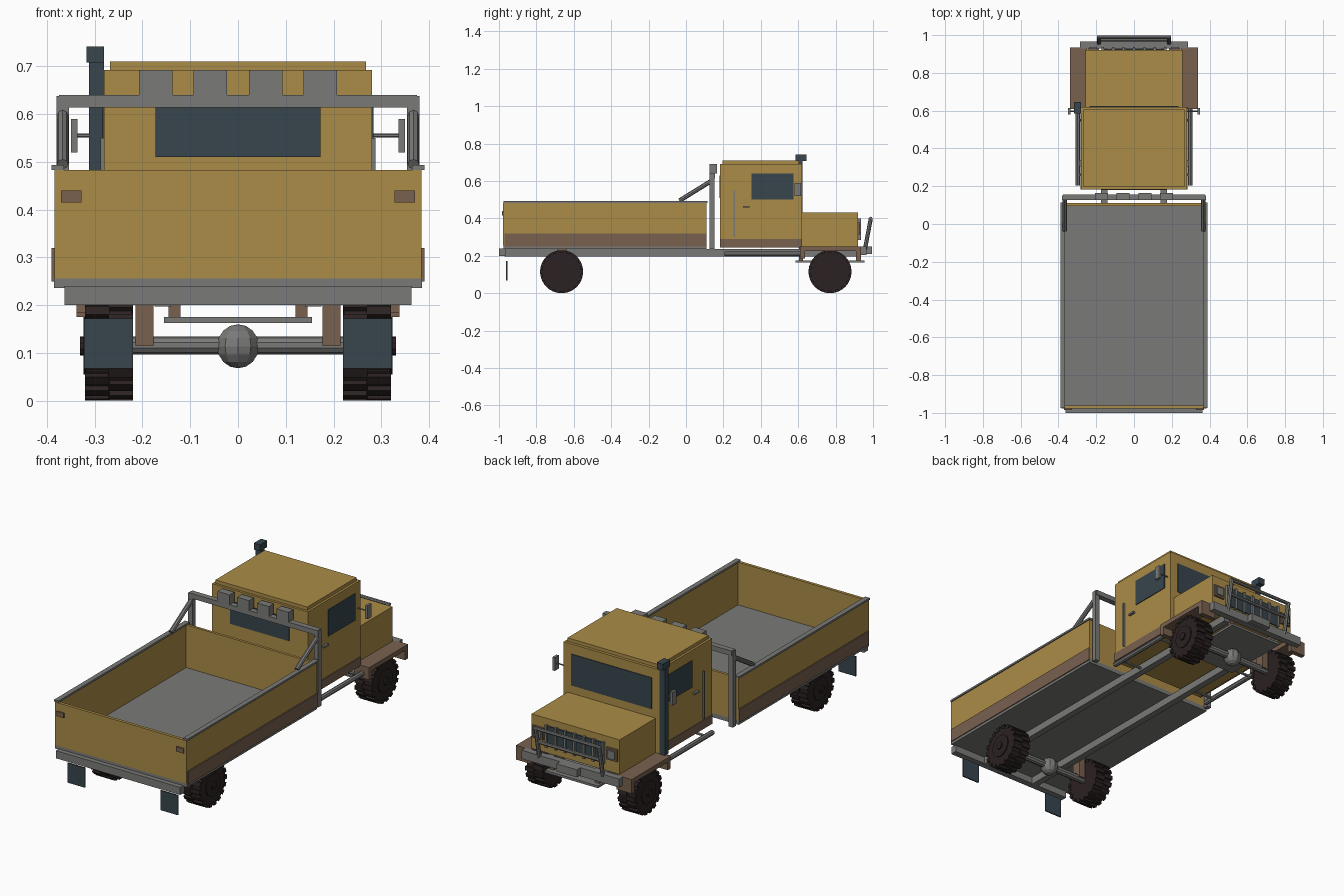
import bpy, bmesh, math
from mathutils import Vector, Matrix


def mat(name, rgb):
    m = bpy.data.materials.new(name)
    m.diffuse_color = (*rgb, 1)
    return m


MUSTARD = mat("mustard", (0.41, 0.262, 0.064))
GREY = mat("steel_grey", (0.195, 0.195, 0.19))
BROWN = mat("brown", (0.19, 0.12, 0.078))
SLATE = mat("slate_glass", (0.038, 0.06, 0.075))
DARK = mat("dark_rubber", (0.025, 0.016, 0.016))


def finish(name, bm, m):
    bmesh.ops.recalc_face_normals(bm, faces=bm.faces[:])
    me = bpy.data.meshes.new(name)
    bm.to_mesh(me)
    bm.free()
    me.materials.append(m)
    o = bpy.data.objects.new(name, me)
    bpy.context.collection.objects.link(o)
    return o


def add_box(bm, x, y, z, rot=None):
    c = Vector((sum(x) / 2, sum(y) / 2, sum(z) / 2))
    s = Matrix.Diagonal((x[1] - x[0], y[1] - y[0], z[1] - z[0], 1))
    bmesh.ops.create_cube(bm, size=1, matrix=(rot or Matrix()) @ Matrix.Translation(c) @ s)


def box(name, x, y, z, m, pair=False):
    bm = bmesh.new()
    add_box(bm, x, y, z)
    if pair:
        add_box(bm, (-x[1], -x[0]), y, z)
    return finish(name, bm, m)


def add_tube(bm, a, b, r, n=8):
    a, b = Vector(a), Vector(b)
    d = b - a
    mx = Matrix.Translation((a + b) / 2) @ d.to_track_quat('Z', 'Y').to_matrix().to_4x4()
    bmesh.ops.create_cone(bm, cap_ends=True, segments=n, radius1=r, radius2=r,
                          depth=d.length, matrix=mx)


def tubes(name, segs, r, m, pair=False, n=8):
    bm = bmesh.new()
    for a, b in segs:
        add_tube(bm, a, b, r, n)
        if pair:
            add_tube(bm, (-a[0], *a[1:]), (-b[0], *b[1:]), r, n)
    return finish(name, bm, m)


# chassis and bumpers
box("chassis_rail", (0.14, 0.175), (-0.97, 0.92), (0.197, 0.236), GREY, True)
box("rear_bumper", (-0.363, 0.363), (-1.0, -0.965), (0.2, 0.24), GREY)
box("front_bumper", (-0.285, 0.285), (0.93, 0.965), (0.205, 0.25), GREY)
box("winch", (-0.06, 0.06), (0.94, 0.995), (0.21, 0.25), GREY)
box("skid_plate", (-0.155, 0.155), (0.585, 0.955), (0.163, 0.175), GREY)
for y in (0.615, 0.92):
    box("skid_strut", (0.12, 0.145), (y - 0.01, y + 0.01), (0.17, 0.25), BROWN, True)

# cargo bed
box("bed_floor", (-0.385, 0.385), (-0.975, 0.11), (0.236, 0.258), GREY)
box("bed_side", (0.37, 0.384), (-0.97, 0.11), (0.25, 0.484), MUSTARD, True)
box("bed_side_band", (0.38, 0.39), (-0.97, 0.11), (0.25, 0.32), BROWN, True)
box("bed_side_rail", (0.364, 0.39), (-0.975, 0.115), (0.483, 0.493), GREY, True)
box("tailgate", (-0.384, 0.384), (-0.978, -0.962), (0.256, 0.483), MUSTARD)
box("bed_front_wall", (-0.384, 0.384), (0.096, 0.11), (0.256, 0.483), MUSTARD)
box("tail_light", (0.328, 0.371), (-0.985, -0.976), (0.415, 0.44), BROWN, True)
box("mud_flap", (0.22, 0.322), (-0.962, -0.955), (0.068, 0.172), SLATE, True)

# roll bar with lamps
box("roll_bar_post", (0.354, 0.38), (0.126, 0.152), (0.236, 0.638), GREY, True)
box("roll_bar_top", (-0.375, 0.375), (0.126, 0.156), (0.614, 0.64), GREY)
tubes("roll_bar_brace", [((0.367, 0.135, 0.60), (0.367, -0.035, 0.495))], 0.012, GREY, True)
bm = bmesh.new()
for x in (-0.172, -0.058, 0.058, 0.172):
    add_box(bm, (x - 0.035, x + 0.035), (0.126, 0.165), (0.64, 0.692))
finish("bar_lamps", bm, GREY)

# cab
box("cab_body", (-0.28, 0.28), (0.183, 0.62), (0.246, 0.692), MUSTARD)
box("cab_roof", (-0.268, 0.268), (0.195, 0.605), (0.69, 0.71), MUSTARD)
box("cab_sill_band", (0.278, 0.284), (0.183, 0.62), (0.244, 0.29), BROWN, True)
box("side_window", (0.276, 0.284), (0.35, 0.575), (0.5, 0.64), SLATE, True)
box("rear_window", (-0.173, 0.173), (0.179, 0.187), (0.51, 0.63), SLATE)
box("windscreen", (-0.235, 0.235), (0.616, 0.624), (0.475, 0.64), SLATE)
box("door_rail", (0.278, 0.288), (0.255, 0.262), (0.3, 0.55), GREY, True)
box("door_handle", (0.278, 0.292), (0.305, 0.34), (0.457, 0.467), GREY, True)
tubes("mirror_arm", [((0.275, 0.597, 0.555), (0.34, 0.597, 0.555))], 0.004, GREY, True, 6)
box("mirror", (0.336, 0.35), (0.58, 0.614), (0.52, 0.59), GREY, True)
tubes("side_step", [((0.298, 0.205, 0.21), (0.298, 0.615, 0.21))], 0.013, GREY, True)
bm = bmesh.new()
for y in (0.26, 0.55):
    for s in (-1, 1):
        add_tube(bm, (s * 0.16, y, 0.212), (s * 0.298, y, 0.212), 0.007, 6)
finish("step_brackets", bm, GREY)

# snorkel
box("snorkel_pipe", (-0.312, -0.28), (0.592, 0.622), (0.25, 0.735), SLATE)
box("snorkel_head", (-0.317, -0.281), (0.585, 0.645), (0.708, 0.742), SLATE)

# hood, grille and fenders
box("hood", (-0.257, 0.257), (0.615, 0.92), (0.25, 0.432), MUSTARD)
box("grille", (-0.17, 0.17), (0.918, 0.926), (0.29, 0.395), SLATE)
bm = bmesh.new()
for i in range(7):
    x = -0.165 + i * 0.055
    add_box(bm, (x - 0.006, x + 0.006), (0.92, 0.936), (0.285, 0.4))
finish("grille_slats", bm, GREY)
box("headlight_frame", (0.185, 0.247), (0.918, 0.93), (0.315, 0.378), BROWN, True)
box("headlight", (0.195, 0.237), (0.925, 0.936), (0.325, 0.368), GREY, True)
box("fender_top", (0.25, 0.338), (0.61, 0.935), (0.226, 0.25), BROWN, True)
box("fender_rear_end", (0.25, 0.338), (0.61, 0.635), (0.185, 0.23), BROWN, True)
box("fender_front_end", (0.25, 0.338), (0.91, 0.935), (0.175, 0.23), BROWN, True)

# bull bar
tubes("bull_bar_posts", [((0.185, 0.957, 0.235), (0.185, 0.988, 0.4))], 0.011, GREY, True)
tubes("bull_bar_top", [((-0.195, 0.988, 0.4), (0.195, 0.988, 0.4)),
                       ((-0.185, 0.974, 0.325), (0.185, 0.974, 0.325))], 0.009, GREY)

# axles, springs and wheels
for tag, y in (("rear", -0.665), ("front", 0.77)):
    tubes(tag + "_axle", [((-0.225, y, 0.116), (0.225, y, 0.116))], 0.019, GREY, n=10)
    bm = bmesh.new()
    bmesh.ops.create_uvsphere(bm, u_segments=10, v_segments=8, radius=0.046,
                              matrix=Matrix.Translation((0, y, 0.114)))
    finish(tag + "_differential", bm, GREY)
    box(tag + "_spring_block", (0.177, 0.215), (y - 0.025, y + 0.025), (0.115, 0.236), BROWN, True)
    for side, s in (("left", -1), ("right", 1)):
        bm = bmesh.new()
        add_tube(bm, (s * 0.222, y, 0.115), (s * 0.318, y, 0.115), 0.105, 24)
        add_tube(bm, (s * 0.31, y, 0.115), (s * 0.323, y, 0.115), 0.06, 16)
        add_tube(bm, (s * 0.31, y, 0.115), (s * 0.331, y, 0.115), 0.02, 10)
        # staggered tread lugs
        for i in range(18):
            for x0, x1, off in ((0.22, 0.271, 0), (0.269, 0.32, 0.5)):
                r = (Matrix.Translation((0, y, 0.115))
                     @ Matrix.Rotation((i + off) * math.tau / 18, 4, 'X'))
                xs = sorted((s * x0, s * x1))
                add_box(bm, xs, (-0.011, 0.011), (0.095, 0.1145), r)
        finish(f"{tag}_{side}_wheel", bm, DARK)
